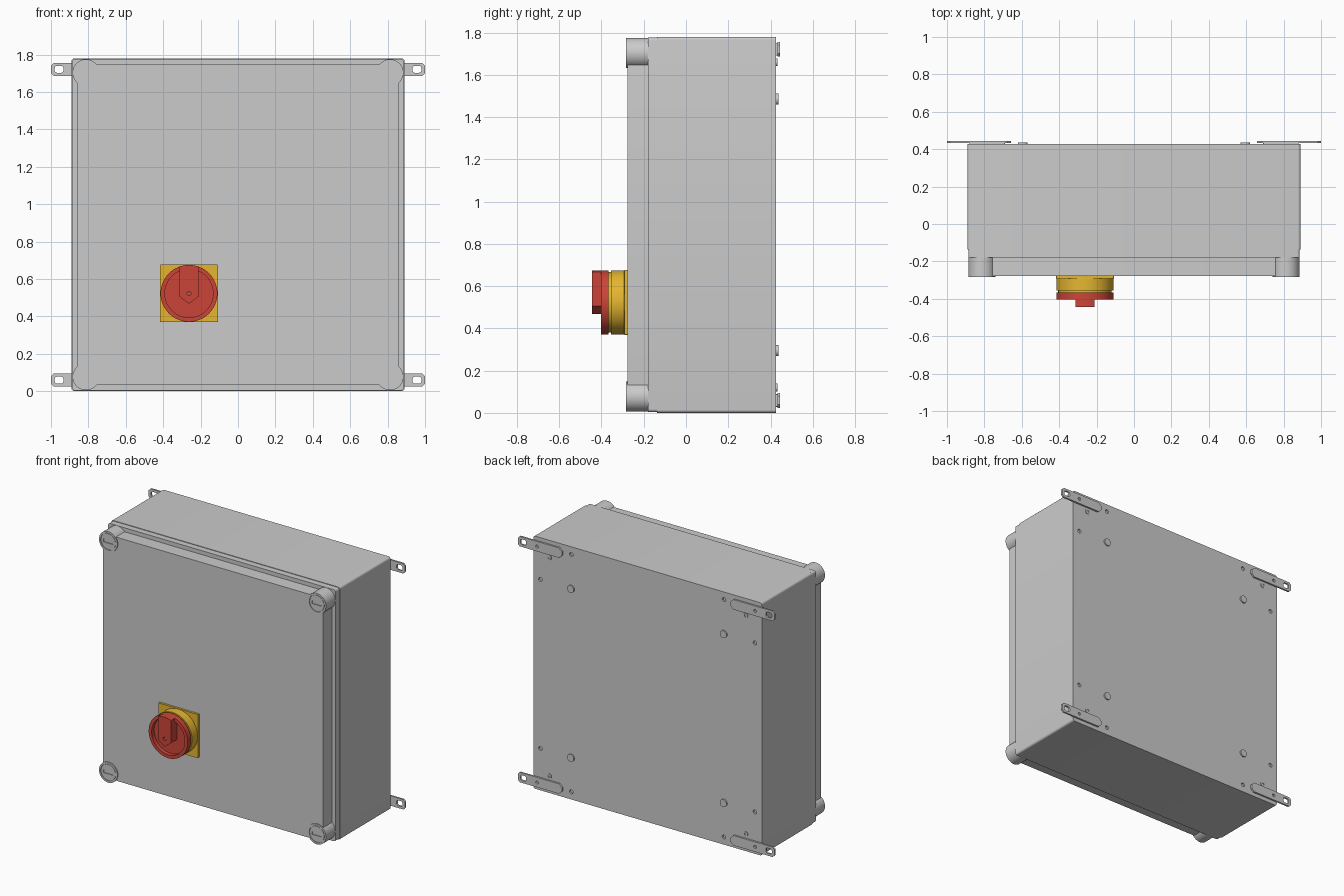
import bpy, bmesh
from math import sin, cos, pi, asin, radians

if "Cube" in bpy.data.objects:
    bpy.data.objects.remove(bpy.data.objects["Cube"])

CZ = 0.89  # height of the enclosure centre


def material(name, rgb):
    m = bpy.data.materials.new(name)
    m.diffuse_color = (*rgb, 1)
    m.use_nodes = True
    m.node_tree.nodes["Principled BSDF"].inputs["Base Color"].default_value = m.diffuse_color
    return m


def circle(cx, cz, r, n=48):
    return [(cx + r * cos(2 * pi * i / n), cz + r * sin(2 * pi * i / n)) for i in range(n)]


def rrect(cx, cz, w, h, r, n=5):
    pts = []
    for k, (sx, sz) in enumerate(((1, 1), (-1, 1), (-1, -1), (1, -1))):
        for i in range(n + 1):
            a = pi / 2 * (k + i / n)
            pts.append((cx + sx * (w / 2 - r) + r * cos(a), cz + sz * (h / 2 - r) + r * sin(a)))
    return pts


def prism(name, loops, y0, y1, mat=None, bevel=0):
    """Fill x-z outlines (inner loops become holes) and extrude from y0 to y1."""
    cu = bpy.data.curves.new(name, 'CURVE')
    cu.dimensions = '2D'
    cu.fill_mode = 'BOTH'
    cu.extrude = (y1 - y0) / 2
    for pts in loops:
        s = cu.splines.new('POLY')
        s.points.add(len(pts) - 1)
        for p, (x, z) in zip(s.points, pts):
            p.co = (x, z, 0, 1)
        s.use_cyclic_u = True
    ob = bpy.data.objects.new(name, cu)
    bpy.context.collection.objects.link(ob)
    ob.rotation_euler = (pi / 2, 0, 0)
    ob.location.y = (y0 + y1) / 2
    bpy.ops.object.select_all(action='DESELECT')
    ob.select_set(True)
    bpy.context.view_layer.objects.active = ob
    bpy.ops.object.convert(target='MESH')
    ob = bpy.context.object
    bm = bmesh.new()
    bm.from_mesh(ob.data)
    bmesh.ops.remove_doubles(bm, verts=bm.verts, dist=1e-5)
    bmesh.ops.recalc_face_normals(bm, faces=bm.faces)
    bm.to_mesh(ob.data)
    bm.free()
    if bevel:
        b = ob.modifiers.new("Bevel", 'BEVEL')
        b.width, b.segments, b.limit_method, b.angle_limit = bevel, 2, 'ANGLE', radians(50)
    bpy.ops.object.shade_smooth_by_angle(angle=radians(30))
    if mat:
        ob.data.materials.clear()
        ob.data.materials.append(mat)
    return ob


corners = [(sx, sz) for sx in (-1, 1) for sz in (-1, 1)]

# Enclosure body, its drilled back wall, and the lid with its flange
outer = rrect(0, CZ, 1.78, 1.78, 0.015)
holes = []
for sx, sz in corners:
    holes.append(circle(sx * 0.595, CZ + sz * 0.836, 0.014, 20))
    holes.append(circle(sx * 0.836, CZ + sz * 0.595, 0.014, 20))
prism("body", [outer], -0.137, 0.415)
prism("back_wall", [outer] + holes, 0.415, 0.427)
prism("lid_flange", [rrect(0, CZ, 1.772, 1.772, 0.015)], -0.18, -0.137)
prism("lid", [rrect(0, CZ, 1.716, 1.716, 0.015)], -0.277, -0.18)

for sx, sz in corners:
    tag = ("right" if sx > 0 else "left") + ("_top" if sz > 0 else "_bottom")
    # Lid screw: post, rim and slotted head
    x, z = sx * 0.813, CZ + sz * 0.813
    prism("screw_post_" + tag, [circle(x, z, 0.0715)], -0.277, -0.18)
    prism("screw_rim_" + tag, [circle(x, z, 0.0715), circle(x, z, 0.059)], -0.284, -0.277)
    prism("screw_head_" + tag, [circle(x, z, 0.056), rrect(x, z, 0.075, 0.022, 0.002)],
          -0.283, -0.277)
    # Wall bracket with slotted tab and a chamfered inner end
    z = CZ + sz * 0.831
    plate = [(0.657, -0.014), (0.68, -0.035), (0.985, -0.035), (1.0, -0.02),
             (1.0, 0.02), (0.985, 0.035), (0.68, 0.035), (0.657, 0.014)]
    prism("bracket_" + tag, [[(sx * px, z + pz) for px, pz in plate],
                             rrect(sx * 0.957, z, 0.046, 0.037, 0.012),
                             circle(sx * 0.85, z, 0.011, 20)], 0.432, 0.4445)
    prism("bracket_pad_" + tag, [rrect(sx * 0.785, z, 0.19, 0.06, 0.004)], 0.427, 0.432)
    # Round foot and small bracket boss on the back
    prism("back_foot_" + tag, [circle(sx * 0.595, CZ + sz * 0.595, 0.026, 32)], 0.427, 0.437)
    bx, bz = sx * 0.766, CZ + sz * 0.77
    prism("back_boss_" + tag, [circle(bx, bz, 0.018, 24), circle(bx, bz, 0.009, 24)],
          0.427, 0.432)

# Rotary switch
yellow = material("yellow", (0.78, 0.47, 0.03))
red = material("red", (0.6, 0.06, 0.04))
HX, HZ, R = -0.262, 0.523, 0.152
prism("switch_plate", [rrect(HX, HZ, 0.308, 0.308, 0.003)], -0.292, -0.277, yellow)
prism("switch_collar", [circle(HX, HZ, R, 64)], -0.355, -0.292, yellow, 0.004)
prism("switch_neck", [circle(HX, HZ, 0.143, 64)], -0.368, -0.355, yellow)

# Handle: dished disc with a raised pointed grip
prism("handle_base", [circle(HX, HZ, R, 64)], -0.375, -0.366, red)
prism("handle_rim", [circle(HX, HZ, R, 64), circle(HX, HZ, 0.129, 64)], -0.403, -0.375, red)
a = asin(0.051 / R)
arc = [(HX + R * sin(a * t / 4), HZ + R * cos(a * t / 4)) for t in range(4, -5, -1)]
grip = arc + [(HX - 0.051, HZ - 0.017), (HX, HZ - 0.055), (HX + 0.051, HZ - 0.017)]
prism("handle_grip", [grip, circle(HX, HZ, 0.011, 24)], -0.4445, -0.375, red)
prism("handle_pin", [circle(HX, HZ, 0.006, 20)], -0.438, -0.375)
